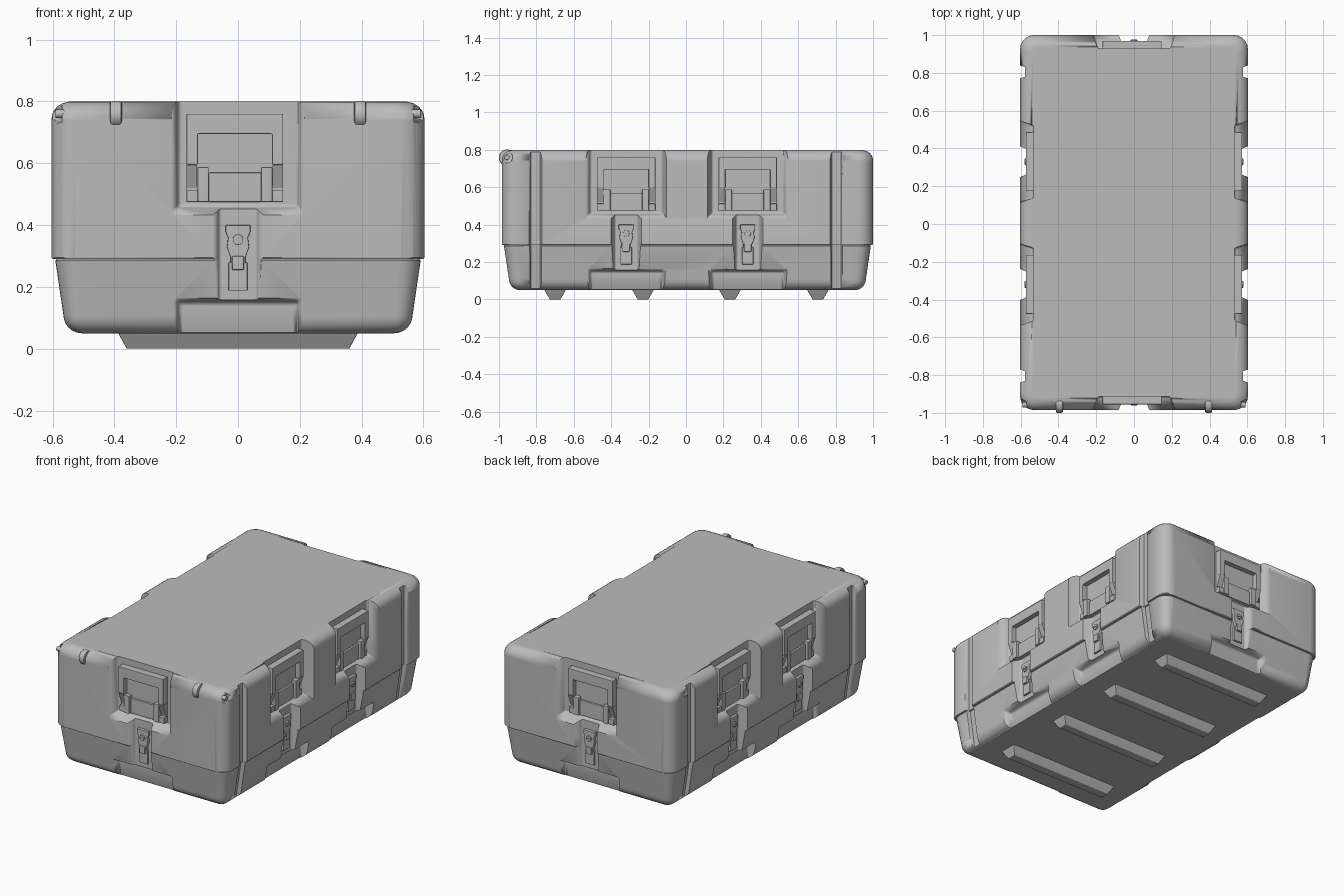
import bpy
import bmesh
from math import cos, sin, pi, radians
from mathutils import Matrix, Vector

if "Cube" in bpy.data.objects:
    bpy.data.objects.remove(bpy.data.objects["Cube"])

grey = bpy.data.materials.new("matte_grey")
grey.use_nodes = True
colour = (0.5, 0.5, 0.5, 1)
grey.diffuse_color = colour
grey.node_tree.nodes["Principled BSDF"].inputs["Base Color"].default_value = colour

FRONT, BACK, SIDE = -0.985, 1.0, 0.603
SEAM, TOP, BOTTOM = 0.29, 0.8, 0.05


def loft(name, rings, bevel=0, matrix=Matrix()):
    """Skin matching rings of points, cap both ends, optionally round the edges."""
    bm = bmesh.new()
    rows = [[bm.verts.new(matrix @ Vector(p)) for p in ring] for ring in rings]
    n = len(rows[0])
    for a, b in zip(rows, rows[1:]):
        for i in range(n):
            j = (i + 1) % n
            bm.faces.new((a[i], a[j], b[j], b[i]))
    bm.faces.new(rows[0])
    bm.faces.new(rows[-1])
    bmesh.ops.recalc_face_normals(bm, faces=bm.faces)
    if bevel:
        sharp = [e for e in bm.edges if e.calc_face_angle(0) > radians(35)]
        bmesh.ops.bevel(bm, geom=sharp, offset=bevel, segments=2,
                        profile=0.5, affect='EDGES', clamp_overlap=True)
    mesh = bpy.data.meshes.new(name)
    bm.to_mesh(mesh)
    bm.free()
    obj = bpy.data.objects.new(name, mesh)
    bpy.context.collection.objects.link(obj)
    mesh.materials.append(grey)
    smooth(obj)
    return obj


def smooth(obj):
    for p in obj.data.polygons:
        p.use_smooth = True
    obj.data.set_sharp_from_angle(angle=radians(32))
    if not obj.modifiers:
        obj.modifiers.new("clean_shading", 'WEIGHTED_NORMAL').keep_sharp = True


def shell_ring(inset, z, radius=0.075, steps=6):
    """Rounded rectangle following the case outline."""
    r = max(radius - inset * 0.6, 0.02)
    x, y0, y1 = SIDE - inset, FRONT + inset, BACK - inset
    corners = [(x - r, y1 - r), (r - x, y1 - r), (r - x, y0 + r), (x - r, y0 + r)]
    return [(cx + r * cos(a), cy + r * sin(a), z)
            for q, (cx, cy) in enumerate(corners)
            for a in [(q + k / steps) * pi / 2 for k in range(steps + 1)]]


def rect(u, z0, z1, d, c=0):
    """Upright rectangle on a wall; d is the distance outward from the wall."""
    return [(c - u, -d, z0), (c + u, -d, z0), (c + u, -d, z1), (c - u, -d, z1)]


def plate(name, outline, d0, d1, m, bevel=0.004):
    return loft(name, [[(u, -d, z) for u, z in outline] for d in (d0, d1)], bevel, m)


def disc(name, centre, r, half, axis, bevel=0, steps=20):
    """Short cylinder along x or y."""
    rings = []
    for h in (-half, half):
        ring = []
        for k in range(steps):
            a, b = r * cos(2 * pi * k / steps), r * sin(2 * pi * k / steps)
            ring.append(Vector(centre) + Vector((h, a, b) if axis == 'X' else (a, h, b)))
        rings.append(ring)
    return loft(name, rings, bevel)


# Lid and tapered base shells
arc = [k / 6 * pi / 2 for k in range(7)]
lid = loft("lid", [shell_ring(0.004, SEAM), shell_ring(0, SEAM + 0.005), shell_ring(0, TOP - 0.06)]
           + [shell_ring(0.065 * (1 - cos(a)), TOP - 0.055 + 0.055 * sin(a)) for a in arc])
base = loft("base", [shell_ring(0.038 + 0.06 * (1 - cos(a)), BOTTOM + 0.06 * (1 - sin(a)))
                     for a in reversed(arc)]
            + [shell_ring(0.012, SEAM - 0.004), shell_ring(0.016, SEAM)])

# Handle stations: wall matrix and small sideways handle shift
stations = {
    "front": (Matrix.Translation((0, FRONT, 0)), -0.01),
    "back": (Matrix.Translation((0, BACK, 0)) @ Matrix.Rotation(pi, 4, 'Z'), 0.01),
}
for y, end in ((-0.32, "front"), (0.33, "rear")):
    for s, side in ((1, "left"), (-1, "right")):
        stations[f"{side}_{end}"] = (Matrix.Translation((s * SIDE, y, 0))
                                     @ Matrix.Rotation(s * pi / 2, 4, 'Z'), 0)

# Recess cutters: handle pocket, latch channel, stacking notch
lid_cuts, base_cuts = [], []
for m, _ in stations.values():
    pocket = loft("cutter", [rect(0.192, 0.46, 0.9, -0.072), rect(0.222, 0.425, 0.9, 0.02)], 0.01, m)
    channel = loft("cutter", [rect(0.06, 0.12, 0.5, -0.052), rect(0.09, 0.12, 0.5, 0.02)], 0.008, m)
    notch = loft("cutter", [rect(0.19, -0.1, 0.15, -0.082), rect(0.23, -0.1, 0.178, 0.02)], 0.012, m)
    lid_cuts += [pocket, channel]
    base_cuts += [channel, notch]

# Vertical grooves near the corners
for s in (1, -1):
    for y in (-0.805, 0.805):
        def groove(z, depth):
            x = SIDE - depth
            return [(s * x, y - 0.025, z), (s * x, y + 0.025, z),
                    (s * 0.66, y + 0.055, z), (s * 0.66, y - 0.055, z)]
        lid_cuts.append(loft("cutter", [groove(0.2, 0.026), groove(0.9, 0.026)]))
        base_cuts.append(loft("cutter", [groove(0, 0.077), groove(0.3, 0.034)]))
    lid_cuts.append(disc("cutter", (s * 0.63, -0.957, 0.76), 0.03, 0.06, 'X'))


def carve(obj, cutters):
    obj.modifiers.clear()
    for c in cutters:
        mod = obj.modifiers.new("recess", 'BOOLEAN')
        mod.operation, mod.solver, mod.object = 'DIFFERENCE', 'EXACT', c
    bpy.context.view_layer.update()
    graph = bpy.context.evaluated_depsgraph_get()
    obj.data = bpy.data.meshes.new_from_object(obj.evaluated_get(graph))
    obj.modifiers.clear()
    obj.data.materials.clear()
    obj.data.materials.append(grey)
    for p in obj.data.polygons:
        p.material_index = 0
    smooth(obj)


carve(lid, lid_cuts)
carve(base, base_cuts)
for c in set(lid_cuts + base_cuts):
    bpy.data.objects.remove(c)

# Handles and latches
for place, (m, shift) in stations.items():
    h = m @ Matrix.Translation((shift, 0, 0))
    loft(f"{place}_handle_plate", [rect(0.156, 0.475, 0.76, -0.08), rect(0.156, 0.475, 0.76, -0.062)], 0, h)
    grip = [(-0.156, 0.595), (-0.156, 0.76), (0.156, 0.76), (0.156, 0.595),
            (0.12, 0.595), (0.12, 0.695), (-0.12, 0.695), (-0.12, 0.595)]
    plate(f"{place}_handle_grip", grip, -0.07, -0.03, h)
    loft(f"{place}_handle_hinge", [rect(0.085, 0.475, 0.57, -0.07), rect(0.085, 0.475, 0.57, -0.05)], 0.004, h)
    for s in (-1, 1):
        # sloped arm end, hinge post and stop
        arm = [[(s * u, 0.03, 0.595), (s * u, 0.06, 0.52), (s * u, 0.07, 0.52), (s * u, 0.07, 0.595)]
               for u in (0.122, 0.156)]
        loft(f"{place}_handle_arm", arm, 0, h)
        loft(f"{place}_handle_post", [rect(0.018, 0.475, 0.588, d, s * 0.103) for d in (-0.07, -0.034)], 0.004, h)
        loft(f"{place}_handle_stop", [rect(0.018, 0.475, 0.512, d, s * 0.138) for d in (-0.07, -0.04)], 0.003, h)

    half = [(0.04, 0.4), (0.04, 0.378), (0.032, 0.36), (0.036, 0.33), (0.024, 0.295), (0.024, 0.275)]
    outline = half + [(-u, z) for u, z in reversed(half)]
    plate(f"{place}_latch_lever", outline, -0.058, -0.034, m, 0.003)
    loft(f"{place}_latch_hook", [rect(0.02, 0.255, 0.3, d) for d in (-0.05, -0.026)], 0.005, m)
    loft(f"{place}_latch_keeper", [rect(0.03, 0.188, 0.28, d) for d in (-0.058, -0.04)], 0.003, m)
    lock = disc(f"{place}_latch_lock", (0, 0.034, 0.353), 0.017, 0.008, 'Y', 0.002)
    lock.data.transform(m)
    slot = loft(f"{place}_latch_slot", [rect(0.015, 0.35, 0.356, d) for d in (-0.03, -0.023)], 0, m)

# Runners under the base
for y in (-0.7, -0.23, 0.235, 0.705):
    runner = [[(-x, y - w, z), (x, y - w, z), (x, y + w, z), (-x, y + w, z)]
              for x, w, z in ((0.36, 0.028, 0), (0.39, 0.06, BOTTOM + 0.005))]
    loft("runner", runner, 0.003)

# Rounded lugs on the front top edge, and pins in the corner notches
for s in (-1, 1):
    disc("edge_lug", (s * 0.395, -0.956, 0.758), 0.044, 0.019, 'X', 0.008, 28)
    disc("corner_pin", (s * 0.575, -0.957, 0.76), 0.014, 0.016, 'X', 0.003)
